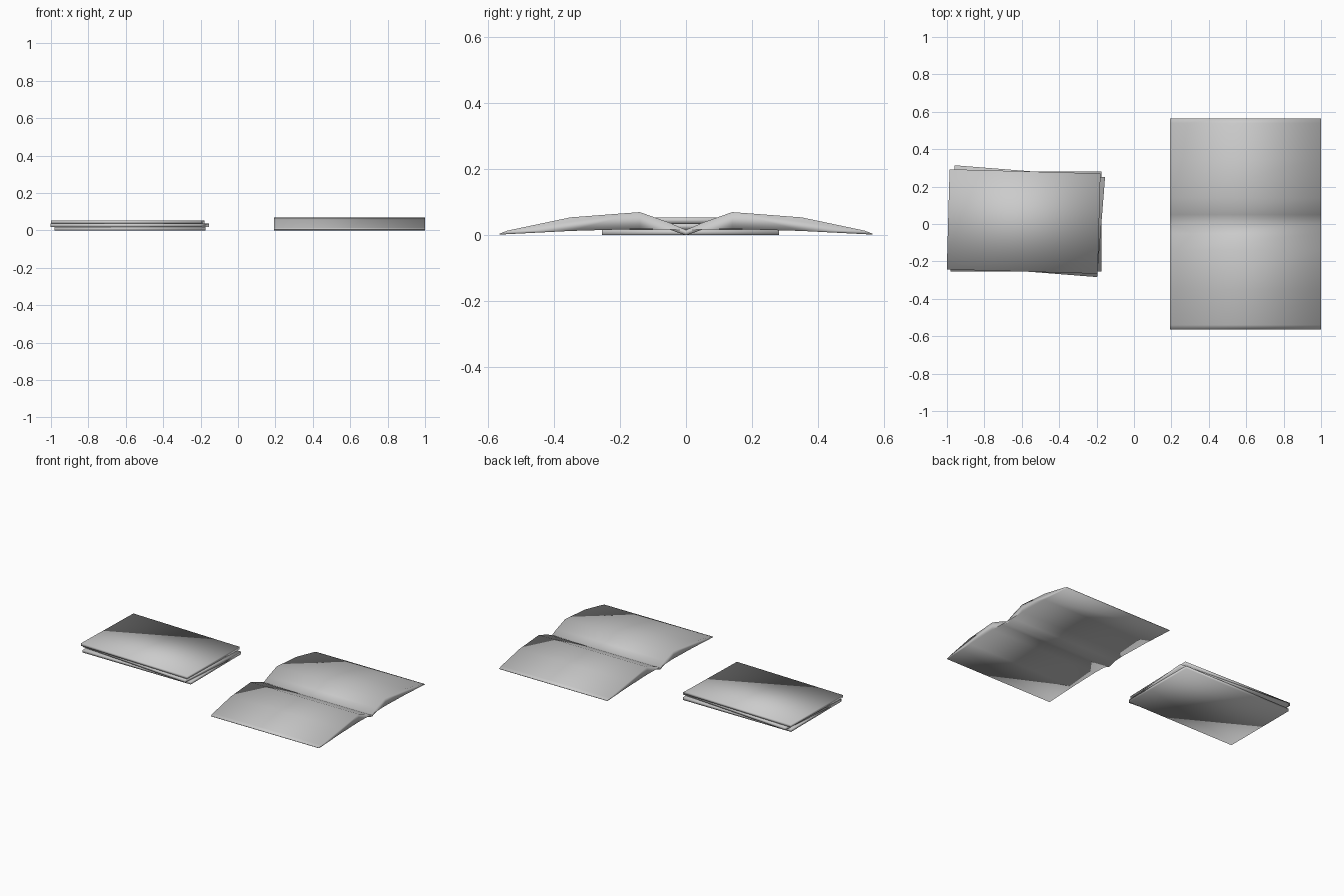
import bpy, bmesh
from math import radians

if "Cube" in bpy.data.objects:
    bpy.data.objects.remove(bpy.data.objects["Cube"])


def finish(bm, name):
    bmesh.ops.recalc_face_normals(bm, faces=bm.faces)
    for f in bm.faces:
        f.smooth = True
    mesh = bpy.data.meshes.new(name)
    bm.to_mesh(mesh)
    bm.free()
    obj = bpy.data.objects.new(name, mesh)
    bpy.context.collection.objects.link(obj)
    return obj


# Closed books: three thin slabs, slightly turned against each other
def closed_book(name, cx, cy, z0, height, angle):
    bm = bmesh.new()
    bmesh.ops.create_cube(bm, size=1)
    bmesh.ops.scale(bm, vec=(0.807, 0.536, height), verts=bm.verts)
    obj = finish(bm, name)
    obj.location = (cx, cy, z0 + height / 2)
    obj.rotation_euler.z = radians(angle)


closed_book("bottom_book", -0.578, 0.014, 0.0, 0.0175, 0)
closed_book("middle_book", -0.578, 0.015, 0.018, 0.0175, -4.5)
closed_book("top_book", -0.590, 0.0135, 0.036, 0.0175, -1.6)

# Open book: half cross-section (y, z) mirrored about the spine, then extruded
top = [(0.05, 0.038), (0.14, 0.07), (0.35, 0.054), (0.54, 0.014), (0.564, 0.005)]
bottom = [(0.564, 0.002), (0.35, 0.013), (0.14, 0.019), (0.05, 0.017)]
mirror = lambda pts: [(-y, z) for y, z in reversed(pts)]
profile = [(0, 0.016)] + top + bottom + [(0, 0.0)] + mirror(bottom) + mirror(top)

bm = bmesh.new()
end = bm.faces.new([bm.verts.new((0.192, y, z)) for y, z in profile])
ext = bmesh.ops.extrude_face_region(bm, geom=[end], use_keep_orig=True)
moved = [v for v in ext["geom"] if isinstance(v, bmesh.types.BMVert)]
bmesh.ops.translate(bm, vec=(0.808, 0, 0), verts=moved)
finish(bm, "open_book")
